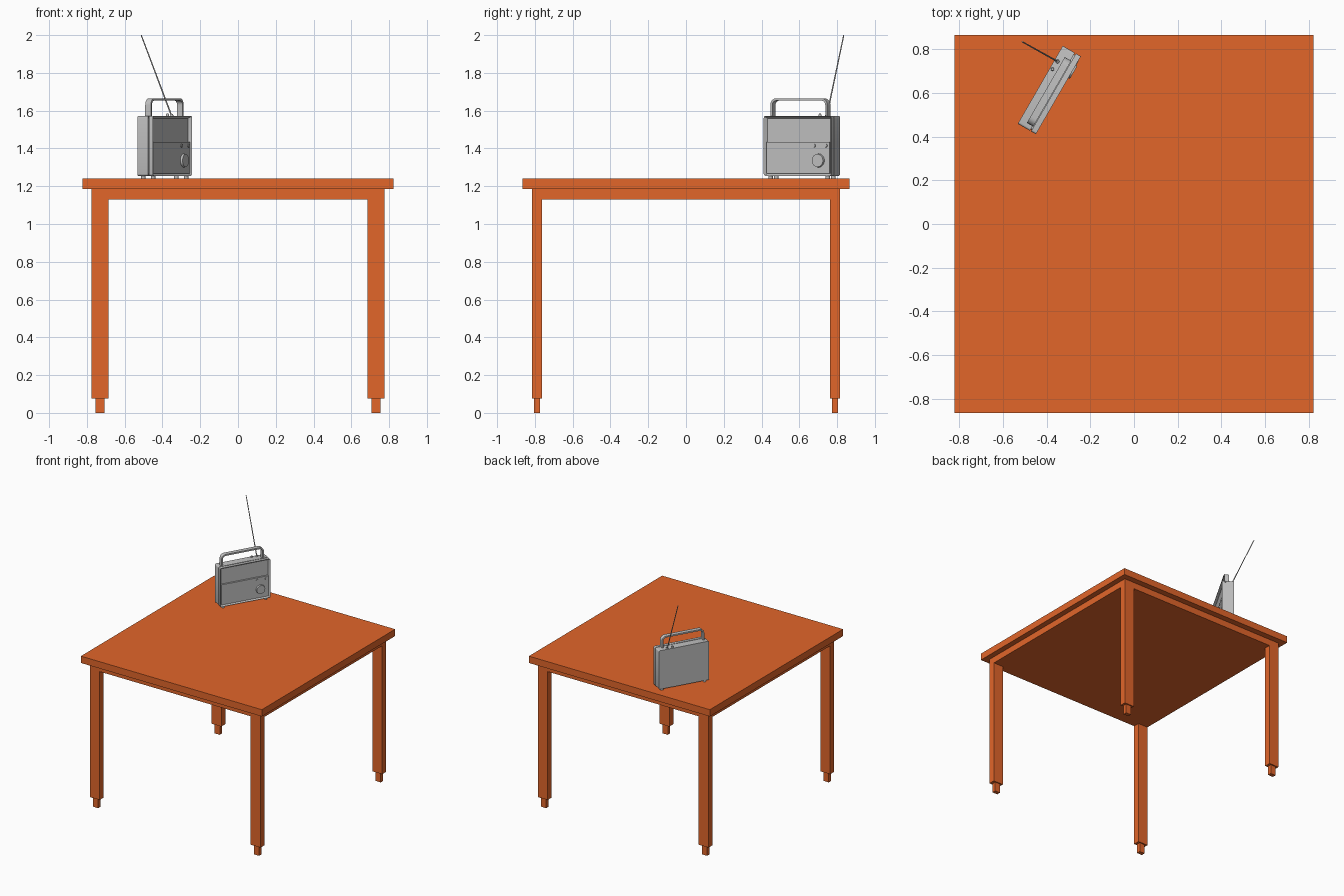
import bpy, bmesh, math
from mathutils import Matrix, Vector

if "Cube" in bpy.data.objects:
    bpy.data.objects.remove(bpy.data.objects["Cube"])


def material(name, rgb):
    m = bpy.data.materials.new(name)
    m.diffuse_color = (*rgb, 1)
    m.use_nodes = True
    m.node_tree.nodes["Principled BSDF"].inputs["Base Color"].default_value = m.diffuse_color
    return m


ORANGE = material("orange wood", (0.76, 0.133, 0.023))
GREY = material("grey plastic", (0.54, 0.54, 0.54))
# Radio frame: turned 60 degrees, sitting on the table top
RADIO = Matrix.Translation((-0.388, 0.614, 1.241)) @ Matrix.Rotation(math.radians(60), 4, 'Z')


def finish(name, bm, mat, matrix=Matrix(), smooth=False):
    bmesh.ops.recalc_face_normals(bm, faces=bm.faces)
    bm.transform(matrix)
    me = bpy.data.meshes.new(name)
    bm.to_mesh(me)
    bm.free()
    me.materials.append(mat)
    ob = bpy.data.objects.new(name, me)
    bpy.context.collection.objects.link(ob)
    if smooth:
        bpy.ops.object.select_all(action='DESELECT')
        ob.select_set(True)
        bpy.context.view_layer.objects.active = ob
        bpy.ops.object.shade_smooth_by_angle(angle=math.radians(35))
    return ob


def box_bm(lo, hi):
    bm = bmesh.new()
    bmesh.ops.create_cube(bm, size=1)
    lo, hi = Vector(lo), Vector(hi)
    for v in bm.verts:
        v.co = Vector([(lo[i] + hi[i]) / 2 + v.co[i] * (hi[i] - lo[i]) for i in range(3)])
    return bm


def box(name, lo, hi, mat=ORANGE, matrix=Matrix()):
    return finish(name, box_bm(lo, hi), mat, matrix)


def rod(name, a, b, r1, r2, n=20):
    """Cylinder or cone between two points in the radio frame."""
    a, b = Vector(a), Vector(b)
    bm = bmesh.new()
    bmesh.ops.create_cone(bm, cap_ends=True, segments=n, radius1=r1, radius2=r2, depth=(b - a).length)
    turn = (b - a).to_track_quat('Z', 'Y').to_matrix().to_4x4()
    return finish(name, bm, GREY, RADIO @ Matrix.Translation((a + b) / 2) @ turn, True)


def shell_bm(w, y0, y1, z0, z1, r):
    """Box with its four corners rounded as seen from the front."""
    bm = box_bm((-w, y0, z0), (w, y1, z1))
    edges = [e for e in bm.edges if abs(e.verts[0].co.y - e.verts[1].co.y) > 1e-4]
    bmesh.ops.bevel(bm, geom=edges, offset=r, segments=3, profile=0.5, affect='EDGES')
    return bm


# Table: top, solid underframe, legs with small feet
box("table_top", (-0.822, -0.865, 1.185), (0.822, 0.865, 1.241))
box("underframe", (-0.776, -0.815, 1.131), (0.776, 0.815, 1.185))
for s in (-1, 1):
    for t in (-1, 1):
        cx, cy = s * 0.731, t * 0.789
        box("leg", (cx - 0.045, cy - 0.026, 0.077), (cx + 0.045, cy + 0.026, 1.131))
        box("leg_foot", (cx - 0.024, cy - 0.016, 0), (cx + 0.024, cy + 0.016, 0.077))

# Radio body: back shell, seam, front shell with a deep recess
finish("radio_back", shell_bm(0.206, -0.016, 0.048, 0.014, 0.331, 0.01), GREY, RADIO, True)
finish("radio_seam", shell_bm(0.198, -0.022, -0.016, 0.022, 0.323, 0.01), GREY, RADIO, True)
bm = shell_bm(0.206, -0.048, -0.022, 0.014, 0.331, 0.01)
bm.normal_update()
front = [f for f in bm.faces if f.normal.y < -0.9]
bmesh.ops.inset_region(bm, faces=front, thickness=0.013)
bmesh.ops.translate(bm, verts=front[0].verts, vec=(0, 0.018, 0))
finish("radio_front_frame", bm, GREY, RADIO, True)
box("control_panel", (-0.193, -0.044, 0.027), (0.193, -0.028, 0.193), GREY, RADIO)

# Dial, two buttons, and small feet
rod("tuning_dial", (0.126, -0.04, 0.095), (0.126, -0.056, 0.095), 0.037, 0.034, 32)
for x in (0.10, 0.172):
    rod("button", (x, -0.04, 0.174), (x, -0.05, 0.174), 0.009, 0.009)
for x in (-0.175, 0.175):
    for y in (-0.03, 0.03):
        rod("radio_foot", (x, y, 0), (x, y, 0.016), 0.012, 0.012, 16)


# Handle: flat band bent into an arch
def arch(half, top, r):
    pts = [(-half, 0.326)]
    for cx, start in ((-half + r, 180), (half - r, 90)):
        for i in range(6):
            a = math.radians(start - 18 * i)
            pts.append((cx + r * math.cos(a), top - r + r * math.sin(a)))
    return pts + [(half, 0.326)]


bm = bmesh.new()
outer, inner = arch(0.174, 0.424, 0.035), arch(0.162, 0.412, 0.023)
rings = [[bm.verts.new((x - 0.008, y, z)) for x, z in pts]
         for pts, y in ((outer, -0.02), (outer, 0.014), (inner, 0.014), (inner, -0.02))]
for k in range(4):
    a, b = rings[k], rings[(k + 1) % 4]
    for i in range(len(a) - 1):
        bm.faces.new((a[i], a[i + 1], b[i + 1], b[i]))
for i in (0, -1):
    bm.faces.new([r[i] for r in rings])
finish("handle", bm, GREY, RADIO, True)

# Antenna with its socket and a nearby top button
base = Vector((0.132, 0.033, 0.329))
tip = RADIO.inverted() @ Vector((-0.512, 0.835, 1.999))
rod("antenna_socket", base, base + Vector((0, 0, 0.012)), 0.009, 0.007)
rod("antenna", base, tip, 0.004, 0.003, 10)
rod("top_button", (0.09, 0.035, 0.329), (0.09, 0.035, 0.344), 0.008, 0.006)
